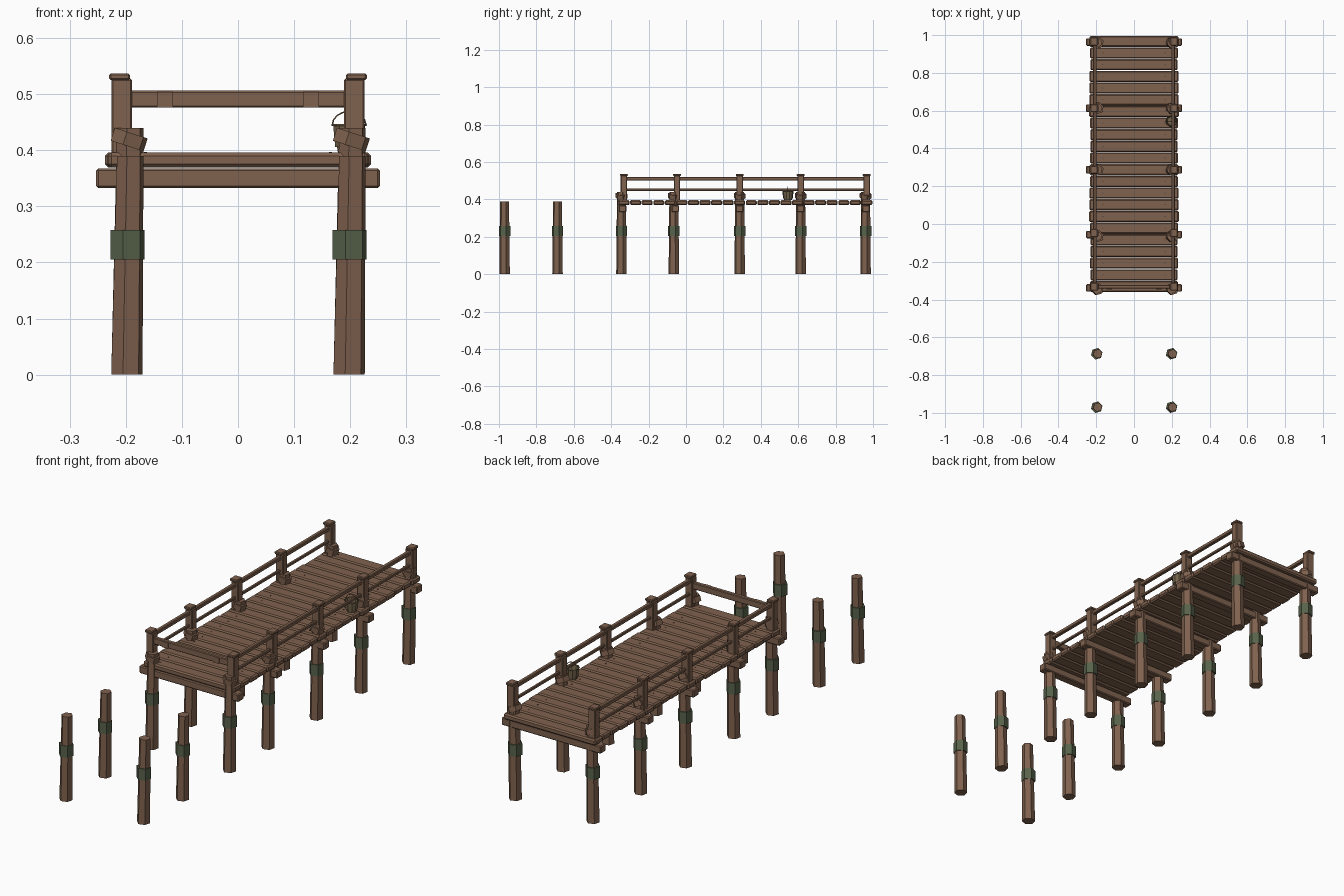
import bpy, bmesh, math, random
from mathutils import Matrix, Vector

random.seed(4)
cube = bpy.data.objects.get("Cube")
if cube:
    bpy.data.objects.remove(cube)


def material(name, rgb):
    m = bpy.data.materials.new(name)
    m.use_nodes = True
    m.diffuse_color = (*rgb, 1)
    m.node_tree.nodes["Principled BSDF"].inputs["Base Color"].default_value = (*rgb, 1)
    return m


WOOD = material("weathered wood", (0.215, 0.122, 0.077))
MOSS = material("moss green", (0.095, 0.122, 0.07))
BUCKET = material("olive wood", (0.17, 0.125, 0.068))
IRON = material("dark iron", (0.06, 0.045, 0.035))


def finish(bm, name, mat):
    mesh = bpy.data.meshes.new(name)
    bm.to_mesh(mesh)
    bm.free()
    mesh.materials.append(mat)
    obj = bpy.data.objects.new(name, mesh)
    bpy.context.collection.objects.link(obj)


def box(name, center, size, bevel=0.0):
    bm = bmesh.new()
    bmesh.ops.create_cube(bm, size=1, matrix=Matrix.Translation(center) @ Matrix.Diagonal((*size, 1)))
    if bevel:
        bmesh.ops.bevel(bm, geom=bm.edges[:], offset=bevel, segments=1, affect="EDGES")
    finish(bm, name, WOOD)


def prism(name, base, r1, r2, height, mat=WOOD, tilt=0.0, lean=0.0):
    """Upright six-sided tapered prism whose top is shifted sideways by lean."""
    bm = bmesh.new()
    bmesh.ops.create_cone(bm, cap_ends=True, segments=6, radius1=r1, radius2=r2, depth=height,
                          matrix=Matrix.Rotation(math.radians(-14), 4, "Z"))
    for v in bm.verts:
        v.co.x += lean * (v.co.z / height + 0.5)
    bm.transform(Matrix.Translation(Vector(base) + Vector((0, 0, height / 2)))
                 @ Matrix.Rotation(math.radians(tilt), 4, "Y"))
    finish(bm, name, mat)


def pile(name, x, y, height):
    prism(name, (x, y, 0), 0.029, 0.0245, height, lean=0.006)
    prism(name + "_moss_band", (x + 0.001, y, 0.205), 0.0315, 0.0315, 0.053, MOSS)


PILE_Y = (-0.345, -0.065, 0.287, 0.613, 0.96)
POST_Y = (-0.332, -0.048, 0.287, 0.613, 0.966)

# Free-standing piles in front of the deck
for y in (-0.97, -0.687):
    for side, x in (("left", 0.198), ("right", -0.198)):
        pile("free_pile_" + side, x, y, 0.39)

# Deck piles, collars, cross beams and railing posts
for py, y in zip(PILE_Y, POST_Y):
    box("cross_beam", (0, (py + y) / 2, 0.35), (0.506, 0.04, 0.035), 0.004)
    for side, s in (("left", 1), ("right", -1)):
        pile("deck_pile_" + side, 0.198 * s, py, 0.44)
        prism("pile_collar_" + side, (0.198 * s + 0.004, py, 0.407), 0.032, 0.032, 0.024, tilt=18)
        box("rail_post_" + side, (0.207 * s, y, 0.455), (0.037, 0.034, 0.145), 0.003)
        box("post_cap_" + side, (0.211 * s, y, 0.531), (0.037, 0.042, 0.012), 0.003)

# Deck planks with nail heads
COUNT, START, END = 22, -0.362, 0.998
pitch = (END - START) / COUNT
for i in range(COUNT):
    y = START + pitch * (i + 0.5)
    half = 0.234 + random.uniform(-0.004, 0.004)
    box("deck_plank", (0, y, 0.3825), (half * 2, pitch - 0.003, 0.027), 0.006)
    for x in (-0.165, 0.165):
        prism("nail_head", (x, y, 0.395), 0.003, 0.003, 0.002, IRON)

# Side rails
mid, length = (POST_Y[0] + POST_Y[-1]) / 2, POST_Y[-1] - POST_Y[0]
for side, s in (("left", 1), ("right", -1)):
    box("hand_rail_" + side, (0.207 * s, mid, 0.511), (0.018, length, 0.018), 0.003)
    box("lower_rail_" + side, (0.207 * s, mid, 0.452), (0.012, length, 0.012), 0.002)

# Rail across the front end, with small cleats
box("front_rail", (0, POST_Y[0], 0.491), (0.39, 0.02, 0.03), 0.003)
for x in (-0.13, 0.13):
    box("front_rail_cleat", (x, POST_Y[0] - 0.011, 0.49), (0.029, 0.006, 0.027))

# Bucket standing on the deck: open tapered shell, rim and handle
BX, BY = 0.198, 0.545
bm = bmesh.new()
bmesh.ops.create_cone(bm, cap_ends=True, segments=10, radius1=0.021, radius2=0.03, depth=0.05)
top = max(bm.faces, key=lambda f: f.calc_center_median().z)
bmesh.ops.inset_individual(bm, faces=[top], thickness=0.004)
bmesh.ops.translate(bm, verts=top.verts[:], vec=(0, 0, -0.04))
bm.transform(Matrix.Translation((BX, BY, 0.421)))
finish(bm, "bucket", BUCKET)


def wire(name, points, radius, cyclic):
    curve = bpy.data.curves.new(name, "CURVE")
    curve.dimensions = "3D"
    curve.bevel_depth = radius
    curve.bevel_resolution = 1
    spline = curve.splines.new("POLY")
    spline.points.add(len(points) - 1)
    for p, co in zip(spline.points, points):
        p.co = (*co, 1)
    spline.use_cyclic_u = cyclic
    curve.materials.append(BUCKET)
    bpy.context.collection.objects.link(bpy.data.objects.new(name, curve))


ring = [(BX + 0.03 * math.cos(math.tau * i / 10), BY + 0.03 * math.sin(math.tau * i / 10), 0.445)
        for i in range(10)]
arc = [(BX + 0.03 * math.cos(math.pi * i / 8), BY, 0.445 + 0.024 * math.sin(math.pi * i / 8))
       for i in range(9)]
wire("bucket_rim", ring, 0.002, True)
wire("bucket_handle", arc, 0.0015, False)
